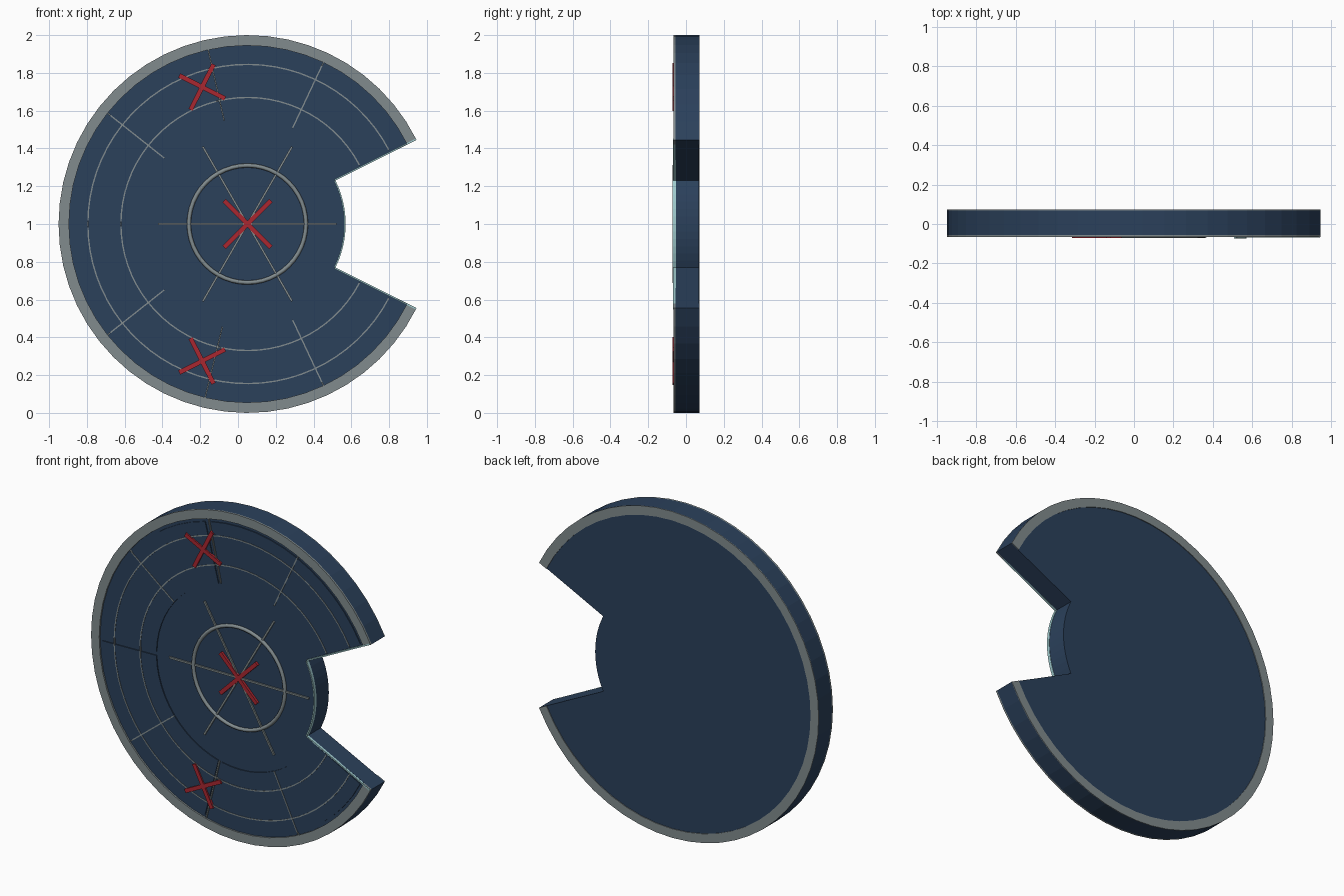
import bpy, bmesh
from math import sin, cos, radians
from mathutils import Vector, Matrix

if "Cube" in bpy.data.objects:
    bpy.data.objects.remove(bpy.data.objects["Cube"])

CX, CZ = 0.05, 1.0      # disc centre in the front plane
NOTCH = 26.4            # half angle of the open wedge


def material(name, color):
    m = bpy.data.materials.new(name)
    m.diffuse_color = color
    m.use_nodes = True
    m.node_tree.nodes["Principled BSDF"].inputs["Base Color"].default_value = m.diffuse_color
    return m


NAVY = material("navy", (0.024, 0.052, 0.105, 1))
GREY = material("grey", (0.22, 0.26, 0.27, 1))
TEAL = material("pale_teal", (0.35, 0.6, 0.62, 1))
RED = material("red", (0.4, 0.02, 0.03, 1))


def finish(name, bm, mat):
    bmesh.ops.recalc_face_normals(bm, faces=bm.faces)
    me = bpy.data.meshes.new(name)
    bm.to_mesh(me)
    bm.free()
    me.materials.append(mat)
    ob = bpy.data.objects.new(name, me)
    bpy.context.collection.objects.link(ob)
    return ob


def arc(r, a0, a1, n):
    return [(CX + r * cos(radians(a0 + (a1 - a0) * i / n)),
             CZ + r * sin(radians(a0 + (a1 - a0) * i / n))) for i in range(n + 1)]


def slab(name, outline, y0, y1, mat):
    """Front-plane outline extruded from y0 to y1."""
    bm = bmesh.new()
    f = bm.faces.new([bm.verts.new((x, y0, z)) for x, z in outline])
    ext = bmesh.ops.extrude_face_region(bm, geom=[f])
    bmesh.ops.translate(bm, vec=(0, y1 - y0, 0),
                        verts=[v for v in ext["geom"] if isinstance(v, bmesh.types.BMVert)])
    return finish(name, bm, mat)


def sector(name, r0, r1, a0, a1, y0, y1, mat, n):
    """Annular sector with thickness."""
    bm = bmesh.new()
    rows = []
    for (xi, zi), (xo, zo) in zip(arc(r0, a0, a1, n), arc(r1, a0, a1, n)):
        rows.append([bm.verts.new(p) for p in
                     ((xi, y0, zi), (xo, y0, zo), (xo, y1, zo), (xi, y1, zi))])
    for p, q in zip(rows, rows[1:]):
        for k in range(4):
            bm.faces.new((p[k], p[(k + 1) % 4], q[(k + 1) % 4], q[k]))
    bm.faces.new(rows[0])
    bm.faces.new(rows[-1][::-1])
    return finish(name, bm, mat)


def bar(name, cx, cz, angle, length, width, y0, y1, mat):
    """Straight bar lying on the front face."""
    d = Vector((cos(radians(angle)), sin(radians(angle)))) * length / 2
    s = Vector((-d.y, d.x)).normalized() * width / 2
    c = Vector((cx, cz))
    return slab(name, [c + d + s, c - d + s, c - d - s, c + d - s], y0, y1, mat)


def radial(name, r0, r1, angle, width, y0, y1, mat):
    rm, a = (r0 + r1) / 2, radians(angle)
    return bar(name, CX + rm * cos(a), CZ + rm * sin(a), angle, r1 - r0, width, y0, y1, mat)


A0, A1 = NOTCH, 360 - NOTCH

# main body with wedge notch, and the front and back rims
slab("body", arc(1.0, A0, A1, 48) + arc(0.518, -NOTCH, NOTCH, 12), -0.056, 0.068, NAVY)
sector("front_rim", 0.945, 1.0, A0, A1, -0.066, -0.056, GREY, 48)
sector("back_rim", 0.945, 1.0, A0, A1, 0.068, 0.0725, GREY, 48)

# four raised sector panels with thin grid lines
span = (A1 - A0) / 4
for i in range(4):
    a = A0 + i * span
    sector(f"panel_{i}", 0.56, 0.927, a + 1.2, a + span - 1.2, -0.062, -0.056, NAVY, 12)
    radial(f"panel_mid_line_{i}", 0.56, 0.945, a + span / 2, 0.007, -0.0645, -0.056, GREY)
for s in (103.2, 256.8):
    radial(f"gap_line_{int(s)}", 0.56, 0.945, s - 0.5, 0.007, -0.0645, -0.056, GREY)
for r in (0.67, 0.845):
    sector(f"arc_line_{r}", r - 0.0035, r + 0.0035, A0 + 1.2, A1 - 1.2, -0.0645, -0.056, GREY, 64)

# raised hub ring and crossing spokes
bm = bmesh.new()
prof = [bm.verts.new((CX + 0.31 + 0.011 * cos(k * 0.785398), -0.06 + 0.011 * sin(k * 0.785398), CZ))
        for k in range(8)]
edges = [bm.edges.new((prof[k], prof[(k + 1) % 8])) for k in range(8)]
bmesh.ops.spin(bm, geom=edges, cent=(CX, 0, CZ), axis=(0, 1, 0), angle=radians(360), steps=48)
bmesh.ops.remove_doubles(bm, verts=bm.verts, dist=1e-4)
for f in bm.faces:
    f.smooth = True
finish("hub_ring", bm, GREY)
for a in (0, 60, 120):
    bar(f"hub_spoke_{a}", CX, CZ, a, 0.945, 0.011, -0.065, -0.056, GREY)

# pale trim along the notch edges
sector("notch_arc_trim", 0.512, 0.52, -NOTCH, NOTCH, -0.0725, -0.054, TEAL, 12)
for s in (1, -1):
    radial(f"notch_edge_trim_{s}", 0.518, 0.998, s * (NOTCH + 0.3), 0.008, -0.068, -0.054, TEAL)

# red crosses, turned to follow the disc radius
for i, (r, a) in enumerate(((0, 0), (0.764, 108.3), (0.764, 251.7))):
    x, z = CX + r * cos(radians(a)), CZ + r * sin(radians(a))
    for t in (45, -45):
        bar(f"cross_{i}_{t}", x, z, a + t, 0.35 if r == 0 else 0.27, 0.024, -0.071, -0.056, RED)
